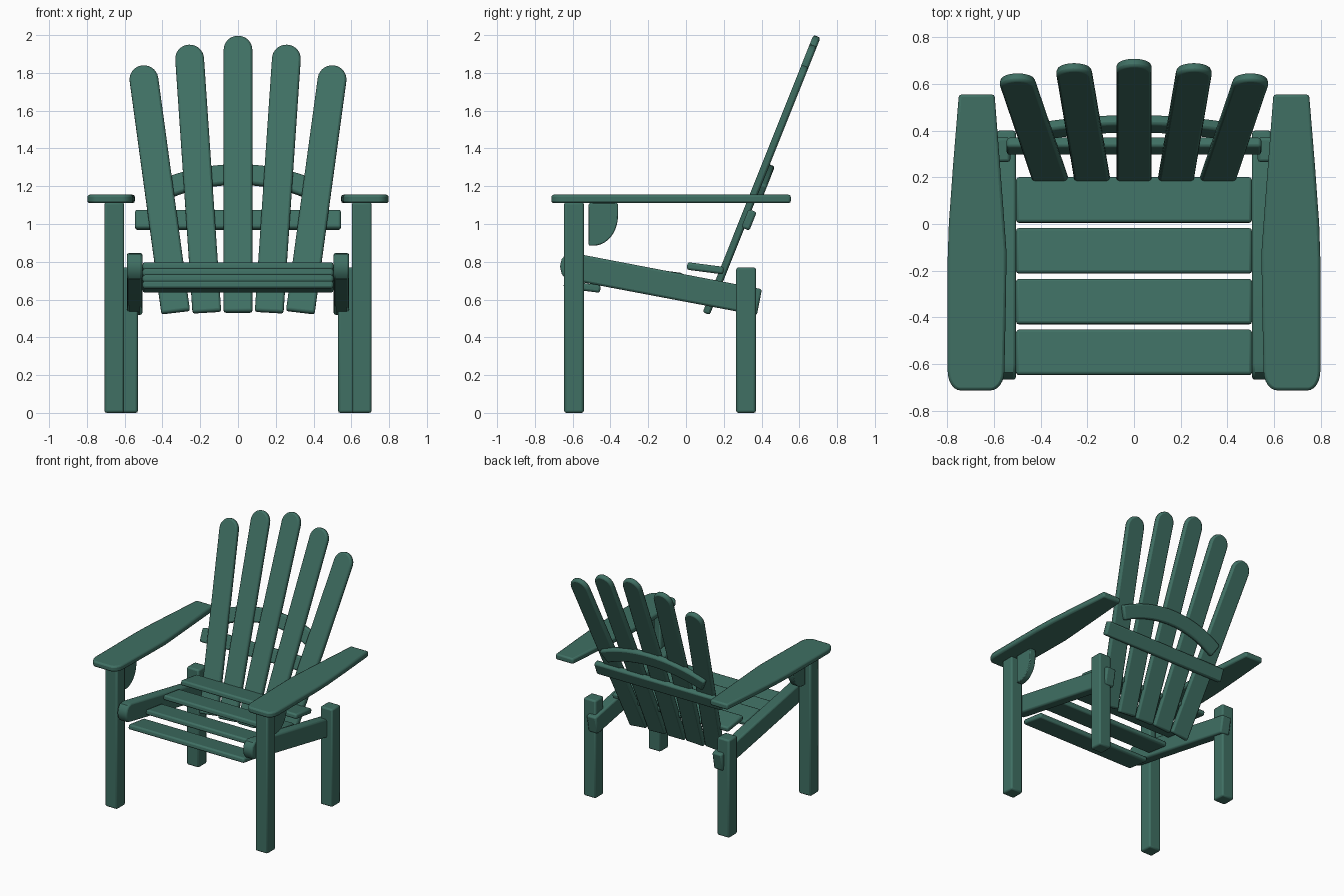
import bpy, bmesh, math
from mathutils import Matrix

if "Cube" in bpy.data.objects:
    bpy.data.objects.remove(bpy.data.objects["Cube"])

T, R = Matrix.Translation, Matrix.Rotation
paint = bpy.data.materials.new("green_paint")
paint.diffuse_color = (0.05, 0.16, 0.125, 1)
paint.use_nodes = True
paint.node_tree.nodes["Principled BSDF"].inputs["Base Color"].default_value = paint.diffuse_color


def board(name, pts, thick, mat, bevel=0.012):
    """Extrude a closed 2D outline (centred on local z) and ease its edges."""
    bm = bmesh.new()
    face = bm.faces.new([bm.verts.new((x, y, -thick / 2)) for x, y in pts])
    ext = bmesh.ops.extrude_face_region(bm, geom=[face])
    verts = [v for v in ext["geom"] if isinstance(v, bmesh.types.BMVert)]
    bmesh.ops.translate(bm, verts=verts, vec=(0, 0, thick))
    bmesh.ops.transform(bm, matrix=mat, verts=bm.verts)
    bmesh.ops.recalc_face_normals(bm, faces=bm.faces)
    me = bpy.data.meshes.new(name)
    bm.to_mesh(me)
    bm.free()
    ob = bpy.data.objects.new(name, me)
    bpy.context.collection.objects.link(ob)
    me.materials.append(paint)
    mod = ob.modifiers.new("eased_edges", 'BEVEL')
    mod.width, mod.segments = bevel, 2
    mod.limit_method, mod.angle_limit = 'ANGLE', math.radians(40)
    bpy.ops.object.select_all(action='DESELECT')
    ob.select_set(True)
    bpy.context.view_layer.objects.active = ob
    bpy.ops.object.shade_smooth_by_angle(angle=math.radians(35))
    return ob


def rect(w, h):
    return [(-w / 2, -h / 2), (w / 2, -h / 2), (w / 2, h / 2), (-w / 2, h / 2)]


def arc(cx, cy, rx, ry, a0, a1, n):
    angs = [math.radians(a0 + (a1 - a0) * i / n) for i in range(n + 1)]
    return [(cx + rx * math.cos(a), cy + ry * math.sin(a)) for a in angs]


def side(x):
    """Outline given as (y, z), thickness along x."""
    return T((x, 0, 0)) @ Matrix(((0, 0, 1, 0), (1, 0, 0, 0), (0, 1, 0, 0), (0, 0, 0, 1)))


rail = [(0.375, 0.517), (0.402, 0.655), (-0.60, 0.847)] + \
       [(-0.635, 0.840), (-0.658, 0.815), (-0.667, 0.775), (-0.658, 0.735), (-0.638, 0.710), (-0.60, 0.701)]
bracket = [(-0.515, 1.11), (-0.515, 0.885)] + arc(-0.49, 1.045, 0.13, 0.16, -88, 0, 10) + [(-0.36, 1.11)]

for s, tag in ((1, "right"), (-1, "left")):
    # legs
    board("front_leg_" + tag, rect(0.105, 0.105), 1.115, T((s * 0.655, -0.593, 0.5575)))
    board("back_leg_" + tag, rect(0.105, 0.105), 0.77, T((s * 0.582, 0.318, 0.385)))
    # sloping seat rail and curved arm bracket
    board("side_rail_" + tag, rail, 0.083, side(s * 0.547))
    board("arm_bracket_" + tag, bracket, 0.05, side(s * 0.655), 0.006)
    # armrest with rounded front
    arm = [(0.597, 0.555), (0.75, 0.555), (0.775, 0.25), (0.793, 0.0), (0.798, -0.15), (0.798, -0.60)]
    arm += arc(0.743, -0.63, 0.055, 0.083, 0, -90, 6)
    arm += arc(0.615, -0.63, 0.06, 0.083, -90, -180, 6)
    arm += [(0.548, -0.30), (0.546, -0.12), (0.562, 0.10)]
    board("armrest_" + tag, [(s * x, y) for x, y in arm], 0.045, T((0, 0, 1.1325)))

# seat slats, each tipped back and stepping up
for i in range(4):
    board(f"seat_slat_{i + 1}", rect(1.01, 0.195), 0.04,
          T((0, -0.55 + 0.2175 * i, 0.668 + 0.0325 * i)) @ R(-0.13, 4, 'X'))

# reclined fan of back slats
back = T((0, 0.11, 0.533)) @ R(math.pi / 2 - 0.38, 4, 'X')
for i in range(-2, 3):
    k = abs(i)
    length = (1.573, 1.525, 1.415)[k]
    pts = [(-0.076, 0), (0.076, 0)] + arc(0, length - 0.08, 0.076, 0.08, 0, 180, 14)
    board(f"back_slat_{i + 3}", pts, 0.04, back @ T((i * 0.165, 0, 0)) @ R(-0.063 * i, 4, 'Z'))

# straight and arched braces behind the slats
board("back_crossbar", rect(1.09, 0.105), 0.046, back @ T((0, 0.537, -0.026)))
span = math.degrees(math.asin(0.46))
arch = arc(0, -0.15, 1.0, 1.0, 90 - span, 90 + span, 20)
arch += arc(0, -0.15, 0.89, 0.89, 90 + span, 90 - span, 20)
board("back_arch", arch, 0.046, back @ T((0, 0, -0.026)))
